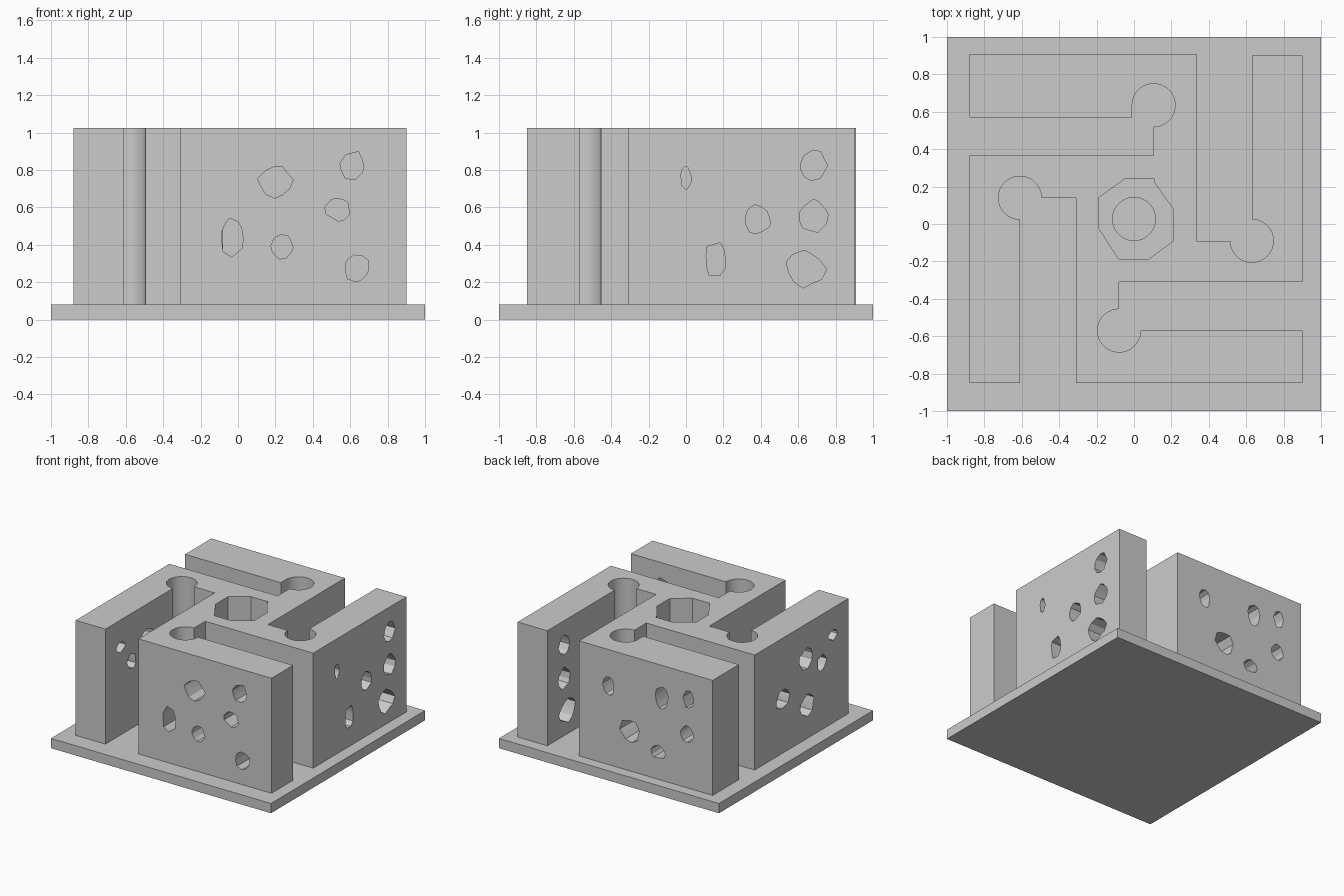
import bpy, bmesh, math, random

if "Cube" in bpy.data.objects:
    bpy.data.objects.remove(bpy.data.objects["Cube"])

random.seed(4)
PLATE, TOP, R = 0.08, 1.025, 0.115


def prism(bm, points, direction):
    """Extrude a closed loop of 3D points along a direction."""
    face = bm.faces.new([bm.verts.new(p) for p in points])
    ext = bmesh.ops.extrude_face_region(bm, geom=[face])
    moved = [g for g in ext["geom"] if isinstance(g, bmesh.types.BMVert)]
    bmesh.ops.translate(bm, verts=moved, vec=direction)


def finish(bm, name):
    bmesh.ops.recalc_face_normals(bm, faces=bm.faces[:])
    mesh = bpy.data.meshes.new(name)
    bm.to_mesh(mesh)
    bm.free()
    obj = bpy.data.objects.new(name, mesh)
    bpy.context.collection.objects.link(obj)
    return obj


def arc(cx, cy, a0, a1, n=36):
    """Points round a circular slot end."""
    return [(cx + R * math.cos(math.radians(a0 + (a1 - a0) * i / n)),
             cy + R * math.sin(math.radians(a0 + (a1 - a0) * i / n))) for i in range(n + 1)]


def column(name, outline, z0, z1):
    bm = bmesh.new()
    prism(bm, [(x, y, z0) for x, y in outline], (0, 0, z1 - z0))
    return finish(bm, name)


def cut(target, cutter):
    cutter.hide_render = True
    mod = target.modifiers.new("cut", 'BOOLEAN')
    mod.operation, mod.solver, mod.object = 'DIFFERENCE', 'EXACT', cutter
    bpy.context.view_layer.objects.active = target
    bpy.ops.object.modifier_apply(modifier=mod.name)
    bpy.data.objects.remove(cutter, do_unlink=True)


# Base plate
column("base_plate", [(-1, -1), (1, -1), (1, 1), (-1, 1)], 0, PLATE)

# Block with four slots, each ending in a round bore
outline = [(-.88, -.85), (-.61, -.85)] + arc(-.61, .14, 270, 0)
outline += [(-.31, .14), (-.31, -.85), (.9, -.85), (.9, -.57)] + arc(-.08, -.57, 360, 90)
outline += [(-.08, -.31), (.9, -.31), (.9, .9), (.63, .9)] + arc(.63, -.09, 90, -180)
outline += [(.335, -.09), (.335, .91), (-.88, .91), (-.88, .57), (-.01, .57)]
outline += arc(.105, .635, 180, -90) + [(.105, .365), (-.88, .365)]
block = column("slotted_block", outline, PLATE, TOP)

# Central eight-sided pocket with a round bore below
pocket = [(-.19, .14), (-.19, -.02), (-.08, -.19), (.075, -.19), (.21, -.09),
          (.21, .08), (.11, .22), (.11, .24), (-.05, .24)]
cut(block, column("pocket_cutter", pocket, 0.5, TOP + .1))
cut(block, column("bore_cutter", arc(0, .027, 0, 352.5, 47), PLATE - .05, .6))

# Irregular holes through each outer wall: (along wall, height, half width, half height)
walls = {
    "front": ('y', -.95, -.54, [(-.03, .44, .065, .1), (.2, .74, .09, .085), (.235, .39, .065, .065),
                                (.535, .59, .065, .06), (.61, .82, .07, .08), (.635, .275, .065, .075)]),
    "right": ('x', .95, .6, [(0, .76, .028, .06), (.155, .32, .056, .095), (.385, .535, .075, .078),
                             (.68, .55, .08, .088), (.64, .27, .105, .095), (.685, .825, .07, .078)]),
    "back": ('y', .96, .565, [(.07, .73, .055, .08), (-.415, .76, .055, .09), (-.66, .81, .05, .07),
                              (-.125, .41, .085, .09), (-.64, .52, .06, .065), (-.38, .305, .065, .055)]),
    "left": ('x', -.95, -.585, [(-.65, .8, .06, .04), (-.3, .735, .085, .085), (-.51, .63, .06, .065),
                                (0, .52, .09, .075), (-.315, .35, .09, .085)]),
}
for side, (axis, start, end, holes) in walls.items():
    bm = bmesh.new()
    for u, z, ru, rz in holes:
        pts = []
        for i in range(11):
            a = math.tau * (i + random.uniform(-.25, .25)) / 11
            k = random.uniform(.85, 1.1)
            pu, pz = u + ru * k * math.cos(a), z + rz * k * math.sin(a)
            pts.append((pu, start, pz) if axis == 'y' else (start, pu, pz))
        prism(bm, pts, (0, end - start, 0) if axis == 'y' else (end - start, 0, 0))
    cut(block, finish(bm, side + "_hole_cutter"))

# Smooth bores, sharp corners
bpy.ops.object.select_all(action='DESELECT')
block.select_set(True)
bpy.context.view_layer.objects.active = block
bpy.ops.object.shade_smooth_by_angle(angle=math.radians(20))
